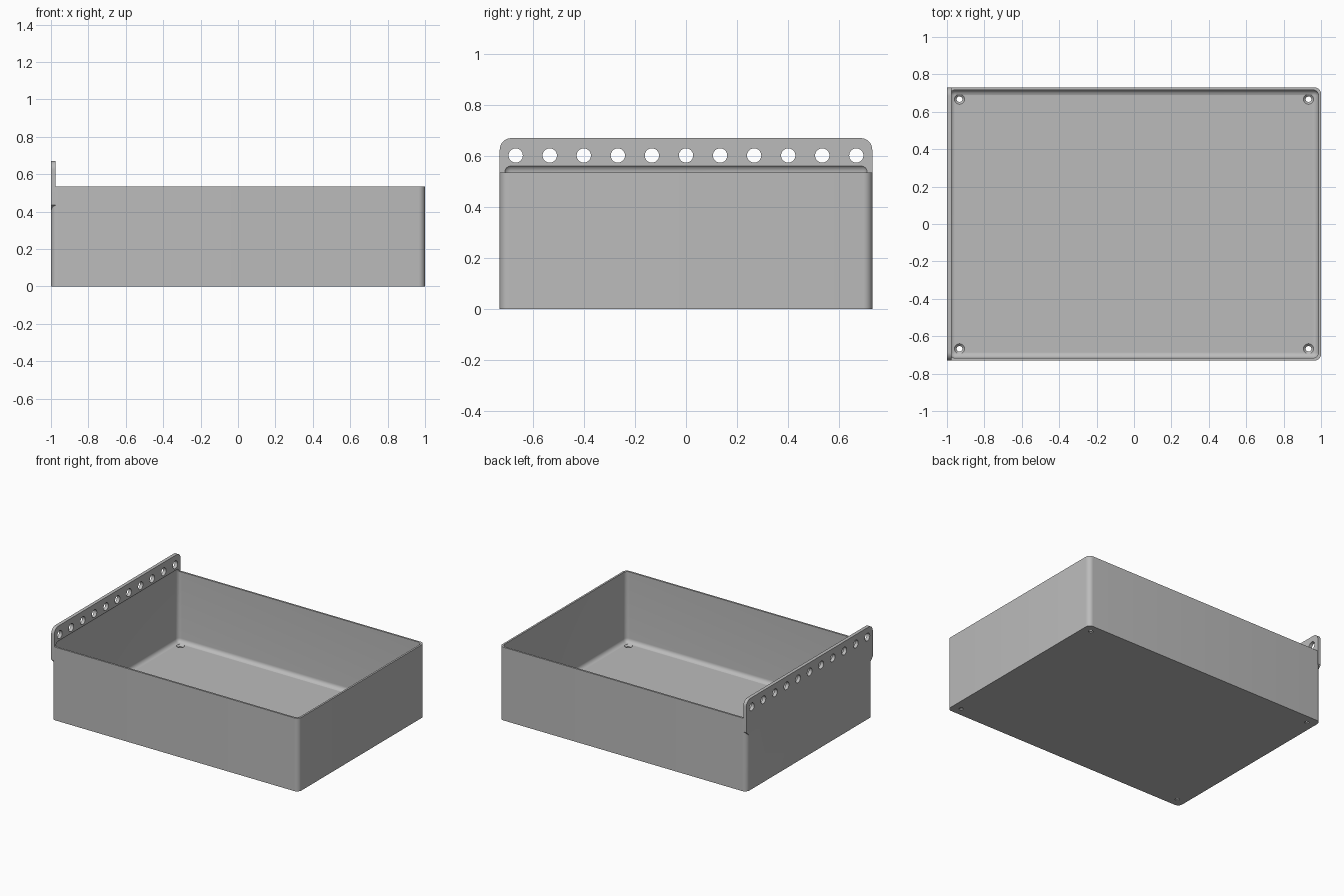
import bpy, bmesh, math
from mathutils import Matrix

if "Cube" in bpy.data.objects:
    bpy.data.objects.remove(bpy.data.objects["Cube"], do_unlink=True)

# Main sizes
HX, HY = 1.0, 0.73          # half length and half width
RIM, TOP = 0.535, 0.67      # tray rim and rail top
WALL, FLOOR = 0.0135, 0.02
RAIL = 0.025                # rail thickness
R_OUT, R_IN = 0.035, 0.03   # outer and inner corner radii

grey = bpy.data.materials.new("grey_plastic")
grey.use_nodes = True
colour = (0.5, 0.5, 0.5, 1.0)
grey.diffuse_color = colour
grey.node_tree.nodes["Principled BSDF"].inputs["Base Color"].default_value = colour


def add_object(name, bm):
    bmesh.ops.recalc_face_normals(bm, faces=bm.faces)
    mesh = bpy.data.meshes.new(name)
    bm.to_mesh(mesh)
    bm.free()
    mesh.materials.append(grey)
    obj = bpy.data.objects.new(name, mesh)
    bpy.context.collection.objects.link(obj)
    return obj


def rounded_box(name, hx, hy, z0, z1, radius, all_edges):
    bm = bmesh.new()
    size = Matrix.Diagonal((2 * hx, 2 * hy, z1 - z0, 1))
    bmesh.ops.create_cube(bm, size=1, matrix=Matrix.Translation((0, 0, (z0 + z1) / 2)) @ size)
    edges = [e for e in bm.edges
             if all_edges or abs(e.verts[0].co.z - e.verts[1].co.z) > 0.01]
    bmesh.ops.bevel(bm, geom=edges, offset=radius, offset_type='OFFSET',
                    segments=8, profile=0.5, affect='EDGES')
    return add_object(name, bm)


def add_cone(bm, r1, r2, depth, matrix):
    bmesh.ops.create_cone(bm, cap_ends=True, segments=32, radius1=r1, radius2=r2,
                          depth=depth, matrix=matrix)


def combine(target, tool, operation):
    mod = target.modifiers.new(operation.lower(), 'BOOLEAN')
    mod.operation, mod.solver, mod.object = operation, 'EXACT', tool
    bpy.context.view_layer.objects.active = target
    bpy.ops.object.modifier_apply(modifier=mod.name)
    bpy.data.objects.remove(tool, do_unlink=True)


# Tray block with rounded upright corners
tray = rounded_box("tray_with_rail", HX, HY, 0, RIM, R_OUT, False)

# Hanging rail: rounded top corners, sloped lower corners
r = 0.045
half = [(HY - R_OUT, 0.4), (HY, 0.4 + R_OUT)]
for i in range(9):
    a = math.radians(90) * i / 8
    half.append((HY - r + r * math.cos(a), TOP - r + r * math.sin(a)))
outline = half + [(-y, z) for y, z in reversed(half)]
bm = bmesh.new()
face = bm.faces.new([bm.verts.new((-HX, y, z)) for y, z in outline])
side = bmesh.ops.extrude_face_region(bm, geom=[face])
bmesh.ops.translate(bm, vec=(RAIL, 0, 0),
                    verts=[v for v in side["geom"] if isinstance(v, bmesh.types.BMVert)])
combine(tray, add_object("rail", bm), 'UNION')

# Hollow inside, whose rounded top undercuts the rail
cavity = rounded_box("cavity", HX - WALL, HY - WALL, FLOOR, 0.567, R_IN, True)
combine(tray, cavity, 'DIFFERENCE')

# Row of holes through the rail
bm = bmesh.new()
for i in range(11):
    place = Matrix.Translation((-HX, (i - 5) * 0.1335, 0.602))
    add_cone(bm, 0.028, 0.028, 0.2, place @ Matrix.Rotation(math.pi / 2, 4, 'Y'))
combine(tray, add_object("rail_holes", bm), 'DIFFERENCE')

# Countersunk screw holes in the floor corners
for shape in ((0.015, 0.015, 0.1, 0.0), (0.013, 0.037, 0.024, 0.018)):
    bm = bmesh.new()
    for sx in (-1, 1):
        for sy in (-1, 1):
            add_cone(bm, *shape[:3], Matrix.Translation((sx * 0.933, sy * 0.667, shape[3])))
    combine(tray, add_object("screw_holes", bm), 'DIFFERENCE')

# Smooth the rounded parts, keep real edges sharp
bpy.ops.object.select_all(action='DESELECT')
tray.select_set(True)
bpy.context.view_layer.objects.active = tray
bpy.ops.object.shade_smooth_by_angle(angle=math.radians(30))
